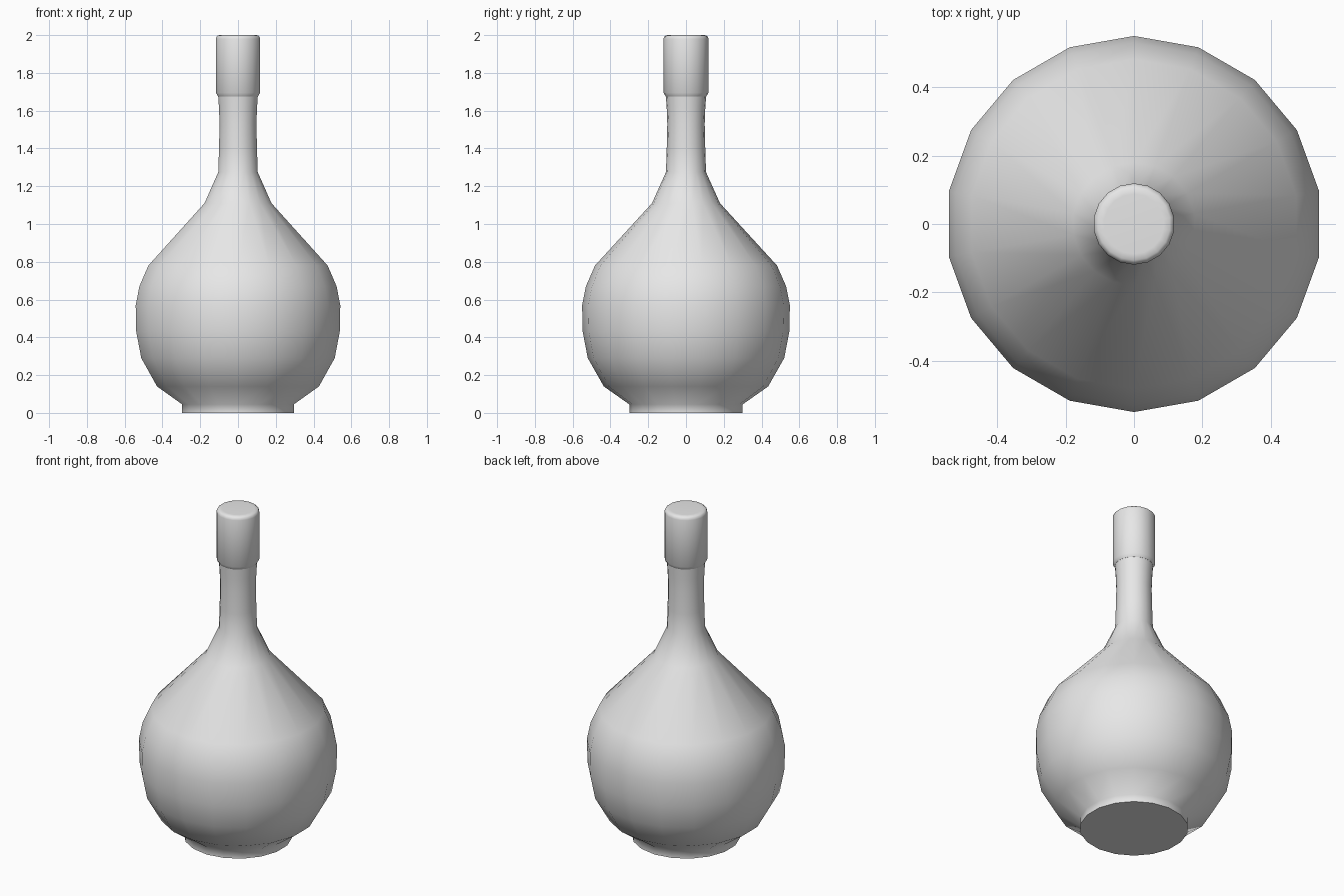
import bpy, bmesh, math

if "Cube" in bpy.data.objects:
    bpy.data.objects.remove(bpy.data.objects["Cube"])

SIDES = 18

grey = bpy.data.materials.new("plain grey")
grey.diffuse_color = (0.8, 0.8, 0.8, 1.0)
grey.use_nodes = True
grey.node_tree.nodes["Principled BSDF"].inputs["Base Color"].default_value = grey.diffuse_color


def lathe(name, profile, smooth_angle):
    """Revolve (radius, height) points around z and close both ends."""
    bm = bmesh.new()
    rings = []
    for r, z in profile:
        ring = []
        for i in range(SIDES):
            a = math.pi / 2 + 2 * math.pi * i / SIDES
            ring.append(bm.verts.new((r * math.cos(a), r * math.sin(a), z)))
        rings.append(ring)
    for low, high in zip(rings, rings[1:]):
        for i in range(SIDES):
            j = (i + 1) % SIDES
            bm.faces.new((low[i], low[j], high[j], high[i]))
    bm.faces.new(rings[0][::-1])
    bm.faces.new(rings[-1])
    mesh = bpy.data.meshes.new(name)
    bm.to_mesh(mesh)
    bm.free()
    mesh.materials.append(grey)
    obj = bpy.data.objects.new(name, mesh)
    bpy.context.collection.objects.link(obj)
    bpy.ops.object.select_all(action='DESELECT')
    obj.select_set(True)
    bpy.context.view_layer.objects.active = obj
    bpy.ops.object.shade_smooth_by_angle(angle=math.radians(smooth_angle))
    return obj


# Foot, round belly, shoulder and slim neck
lathe("bottle_body", [
    (0.30, 0.0), (0.30, 0.045),
    (0.435, 0.14), (0.52, 0.29), (0.547, 0.43), (0.55, 0.57),
    (0.53, 0.67), (0.482, 0.78),
    (0.18, 1.11), (0.106, 1.275),
    (0.102, 1.40), (0.099, 1.53), (0.102, 1.61), (0.107, 1.685),
], 65)

# Stopper with a softened top rim
lathe("bottle_cap", [
    (0.107, 1.675), (0.119, 1.695), (0.119, 1.98),
    (0.115, 1.992), (0.106, 1.999), (0.088, 2.0),
], 50)
